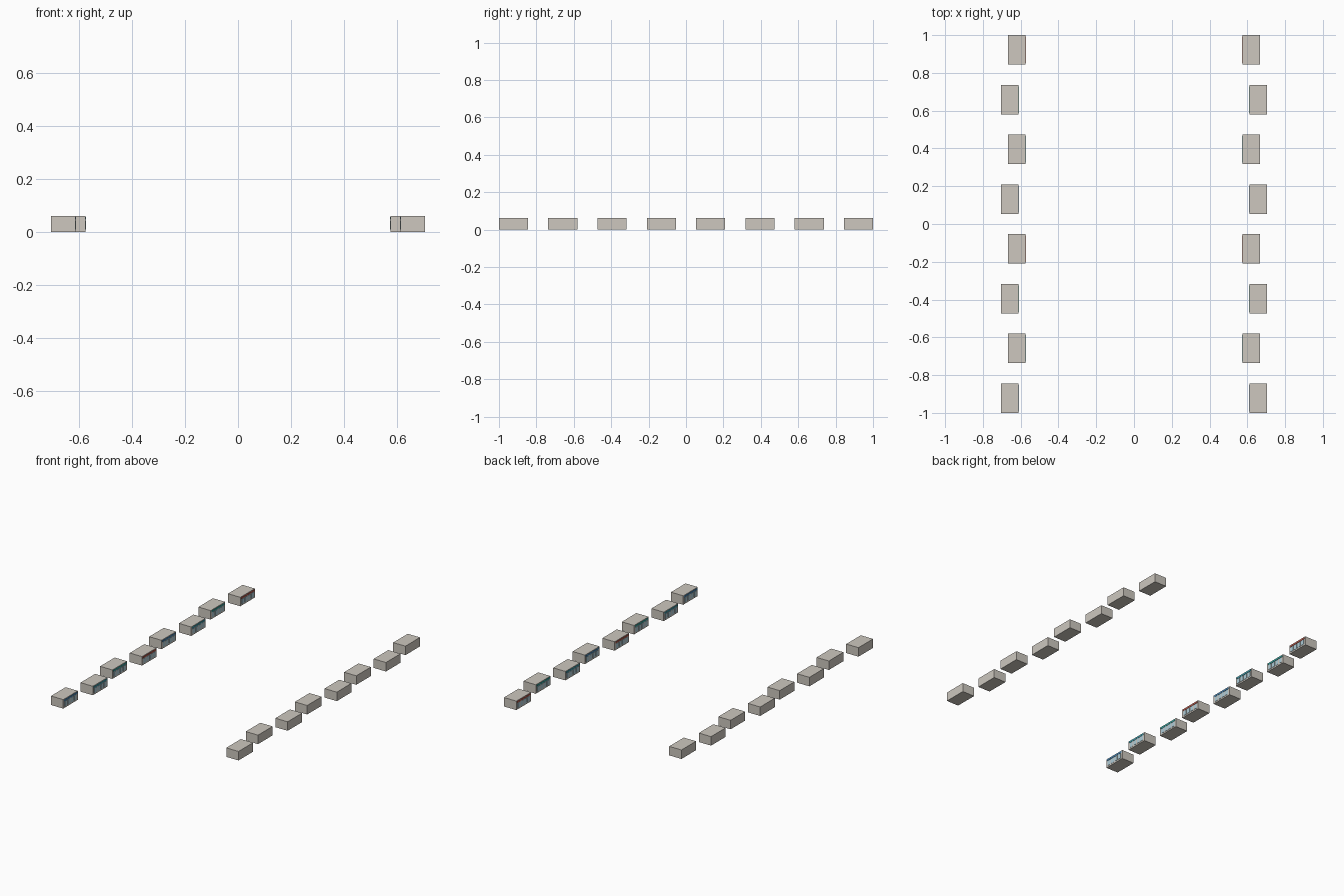
import bpy, bmesh

if "Cube" in bpy.data.objects:
    bpy.data.objects.remove(bpy.data.objects["Cube"])

def material(name, rgb):
    m = bpy.data.materials.new(name)
    m.diffuse_color = (*rgb, 1)
    m.use_nodes = True
    m.node_tree.nodes["Principled BSDF"].inputs["Base Color"].default_value = m.diffuse_color
    return m

WALL = material("warm grey concrete", (0.61, 0.575, 0.52))
GLASS = material("pale blue glass", (0.42, 0.60, 0.68))
BANDS = [material("blue", (0.07, 0.25, 0.48)),
         material("teal blue", (0.05, 0.34, 0.42)),
         material("teal green", (0.04, 0.38, 0.36)),
         material("brick red", (0.48, 0.10, 0.07))]

L, D, H = 0.156, 0.092, 0.061      # length, depth and height of one unit
PITCH = (2 - L) / 7

def box(name, lo, hi, mat):
    bm = bmesh.new()
    bmesh.ops.create_cube(bm, size=1)
    for v in bm.verts:
        for i in range(3):
            v.co[i] = (lo[i] + hi[i]) / 2 + v.co[i] * abs(hi[i] - lo[i])
    me = bpy.data.meshes.new(name)
    bm.to_mesh(me)
    bm.free()
    me.materials.append(mat)
    bpy.context.collection.objects.link(bpy.data.objects.new(name, me))

def unit(side, i):
    """One small unit; its shop front looks towards the middle of the street."""
    y = -1 + L / 2 + i * PITCH
    inner = 0.612 if i % 2 == 0 else 0.574
    band = BANDS[i % 4]

    def part(name, x0, x1, y0, y1, z0, z1, mat):
        box(name, (side * x0, y + y0, z0), (side * x1, y + y1, z1), mat)

    # body
    part("unit_body", inner, inner + D, -L / 2, L / 2, 0, H, WALL)
    # coloured band over the windows
    part("sign_band", inner - 0.002, inner + 0.002, -0.07, 0.07, 0.046, 0.057, band)
    # four windows
    for k in range(4):
        c = (k - 1.5) * 0.034
        part("window_glass", inner - 0.002, inner + 0.002, c - 0.013, c + 0.013, 0.010, 0.043, GLASS)

for side in (-1, 1):
    for i in range(8):
        unit(side, i)
